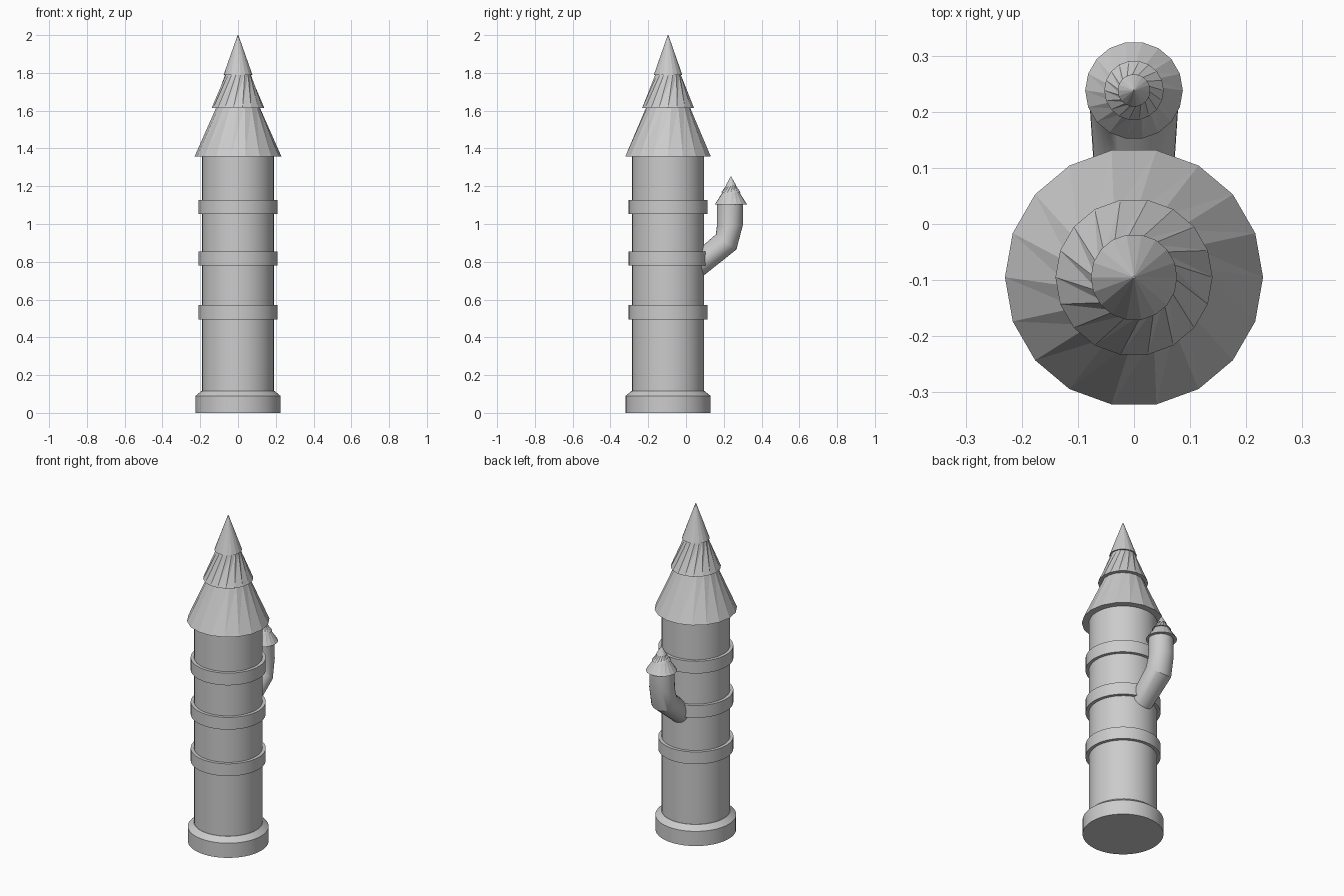
import bpy, bmesh, math
from mathutils import Vector

if "Cube" in bpy.data.objects:
    bpy.data.objects.remove(bpy.data.objects["Cube"])

TOWER_Y, TURRET_Y = -0.095, 0.238


def finish(name, bm, smooth):
    bmesh.ops.recalc_face_normals(bm, faces=bm.faces[:])
    me = bpy.data.meshes.new(name)
    bm.to_mesh(me)
    bm.free()
    ob = bpy.data.objects.new(name, me)
    bpy.context.collection.objects.link(ob)
    if smooth:
        bpy.ops.object.select_all(action='DESELECT')
        ob.select_set(True)
        bpy.context.view_layer.objects.active = ob
        bpy.ops.object.shade_smooth_by_angle(angle=math.radians(30))
    return ob


def loft(name, rings, smooth=True, triangulate=False):
    """Skin a list of point rings and cap both ends."""
    bm = bmesh.new()
    loops = [[bm.verts.new(p) for p in ring] for ring in rings]
    n = len(loops[0])
    for lo, up in zip(loops, loops[1:]):
        for i in range(n):
            j = (i + 1) % n
            if triangulate:
                bm.faces.new((lo[i], lo[j], up[j]))
                bm.faces.new((lo[i], up[j], up[i]))
            else:
                bm.faces.new((lo[i], lo[j], up[j], up[i]))
    bm.faces.new(loops[0][::-1])
    bm.faces.new(loops[-1])
    return finish(name, bm, smooth)


def circle(y, r, z, n, turn=0.0):
    return [(r * math.cos(turn + math.tau * i / n),
             y + r * math.sin(turn + math.tau * i / n), z) for i in range(n)]


def lathe(name, profile, y=TOWER_Y, n=48):
    return loft(name, [circle(y, r, z, n) for r, z in profile])


def roof(name, y, tiers):
    """Stacked cone tiers with twisted flat facets."""
    for k, (r0, z0, r1, z1, twist) in enumerate(tiers, 1):
        loft(f"{name}_tier_{k}",
             [circle(y, r0, z0, 18), circle(y, r1, z1, 18, math.radians(twist))],
             smooth=False, triangulate=True)


# Tower shaft, stepped base and bands
lathe("tower_shaft", [(0.19, 0.05), (0.19, 1.37)])
lathe("tower_base", [(0.225, 0), (0.225, 0.09), (0.192, 0.117)])
for k, z in enumerate((0.495, 0.78, 1.052), 1):
    lathe(f"band_{k}", [(0.209, z), (0.209, z + 0.075)])

# Main roof
roof("tower_roof", TOWER_Y, [
    (0.23, 1.357, 0.115, 1.62, 8),
    (0.14, 1.613, 0.067, 1.795, 22),
    (0.077, 1.788, 0.002, 2.0, 5)])

# Bent side turret: each ring given by its inner and outer side points (y, z) and half width
sections = [((0.03, 0.835), (0.03, 0.675), 0.070),
            ((0.098, 0.893), (0.087, 0.722), 0.071),
            ((0.158, 0.945), (0.267, 0.865), 0.079),
            ((0.163, 0.985), (0.302, 0.998), 0.072),
            ((0.163, 1.11), (0.302, 1.11), 0.070)]
rings = []
for inner, outer, w in sections:
    a, b = Vector((0, *inner)), Vector((0, *outer))
    mid, half = (a + b) / 2, (b - a) / 2
    rings.append([mid + half * math.cos(math.tau * i / 32)
                  + Vector((w * math.sin(math.tau * i / 32), 0, 0)) for i in range(32)])
loft("side_turret", rings)

# Turret roof
roof("turret_roof", TURRET_Y, [
    (0.087, 1.103, 0.043, 1.17, 8),
    (0.053, 1.166, 0.024, 1.207, 22),
    (0.029, 1.203, 0.001, 1.252, 5)])
